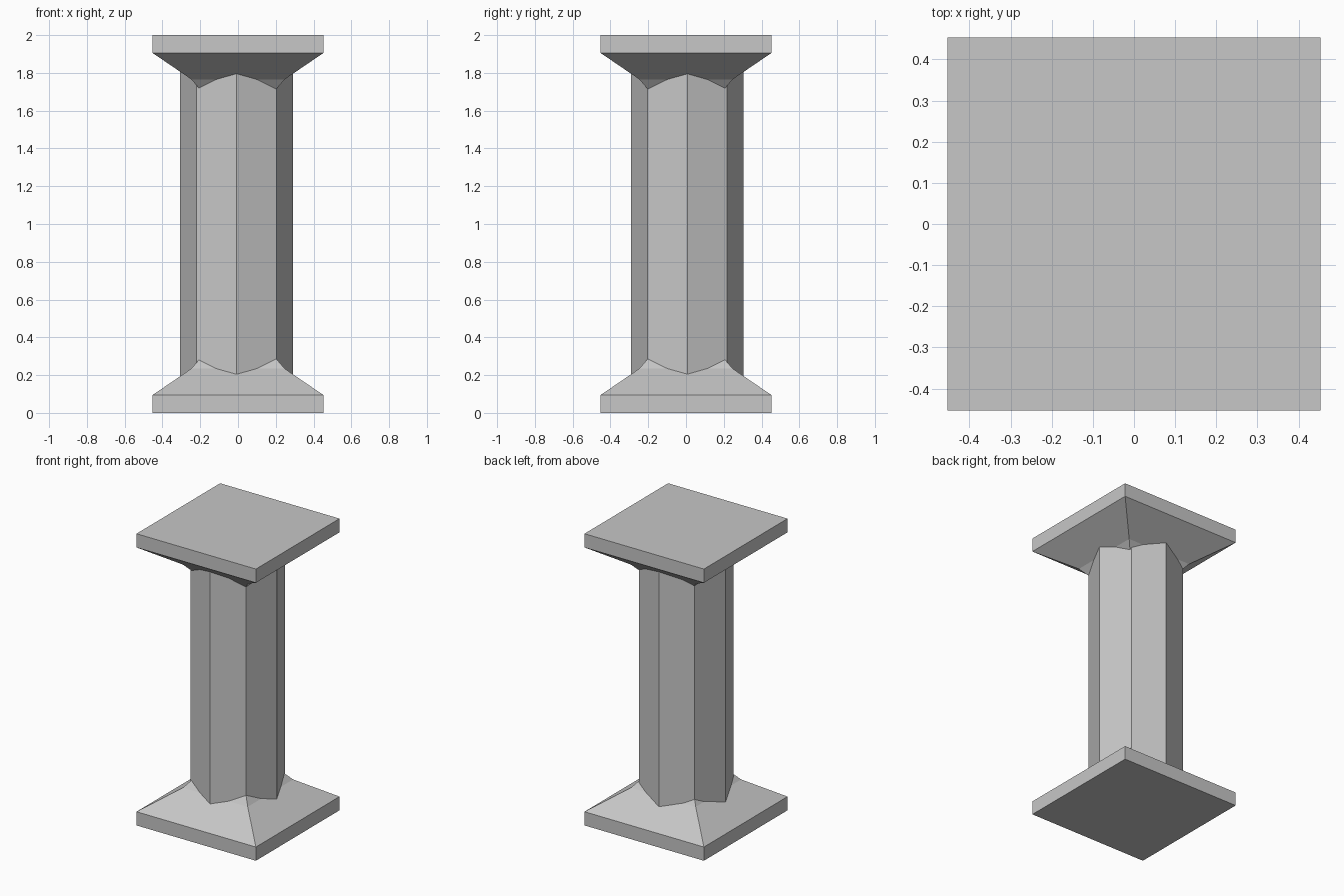
import bpy
import bmesh
import math

cube = bpy.data.objects.get("Cube")
if cube:
    bpy.data.objects.remove(cube, do_unlink=True)

HEIGHT = 2.0
HALF = 0.453

stone = bpy.data.materials.new("grey_stone")
stone.use_nodes = True
grey = (0.57, 0.57, 0.57, 1.0)
stone.diffuse_color = grey
stone.node_tree.nodes["Principled BSDF"].inputs["Base Color"].default_value = grey


def loft(name, sides, profile, turn=0.0, centre=(0.0, 0.0)):
    """Stack regular polygon rings (radius, height) into a closed solid."""
    bm = bmesh.new()
    rings = []
    for radius, z in profile:
        angles = [turn + math.tau * i / sides for i in range(sides)]
        rings.append([bm.verts.new((centre[0] + radius * math.cos(a),
                                    centre[1] + radius * math.sin(a), z))
                      for a in angles])
    for low, high in zip(rings, rings[1:]):
        for i in range(sides):
            j = (i + 1) % sides
            bm.faces.new((low[i], low[j], high[j], high[i]))
    bm.faces.new(rings[0])
    bm.faces.new(rings[-1])
    bmesh.ops.recalc_face_normals(bm, faces=bm.faces)
    mesh = bpy.data.meshes.new(name)
    bm.to_mesh(mesh)
    bm.free()
    mesh.materials.append(stone)
    obj = bpy.data.objects.new(name, mesh)
    bpy.context.collection.objects.link(obj)
    return obj


# Square slab with a flared shoulder: half width, height
shoulder = [(HALF, 0.0), (HALF, 0.094), (0.246, 0.235), (0.19, 0.302)]
corner = math.sqrt(2)
base = [(w * corner, z) for w, z in shoulder]
cap = [(r, HEIGHT - z) for r, z in base]
loft("base", 4, base, math.pi / 4)
loft("capital", 4, cap, math.pi / 4)

# Octagonal shaft, sunk into both shoulders and slightly off centre
loft("shaft", 8, [(0.298, 0.15), (0.298, HEIGHT - 0.15)], centre=(-0.008, 0.007))
